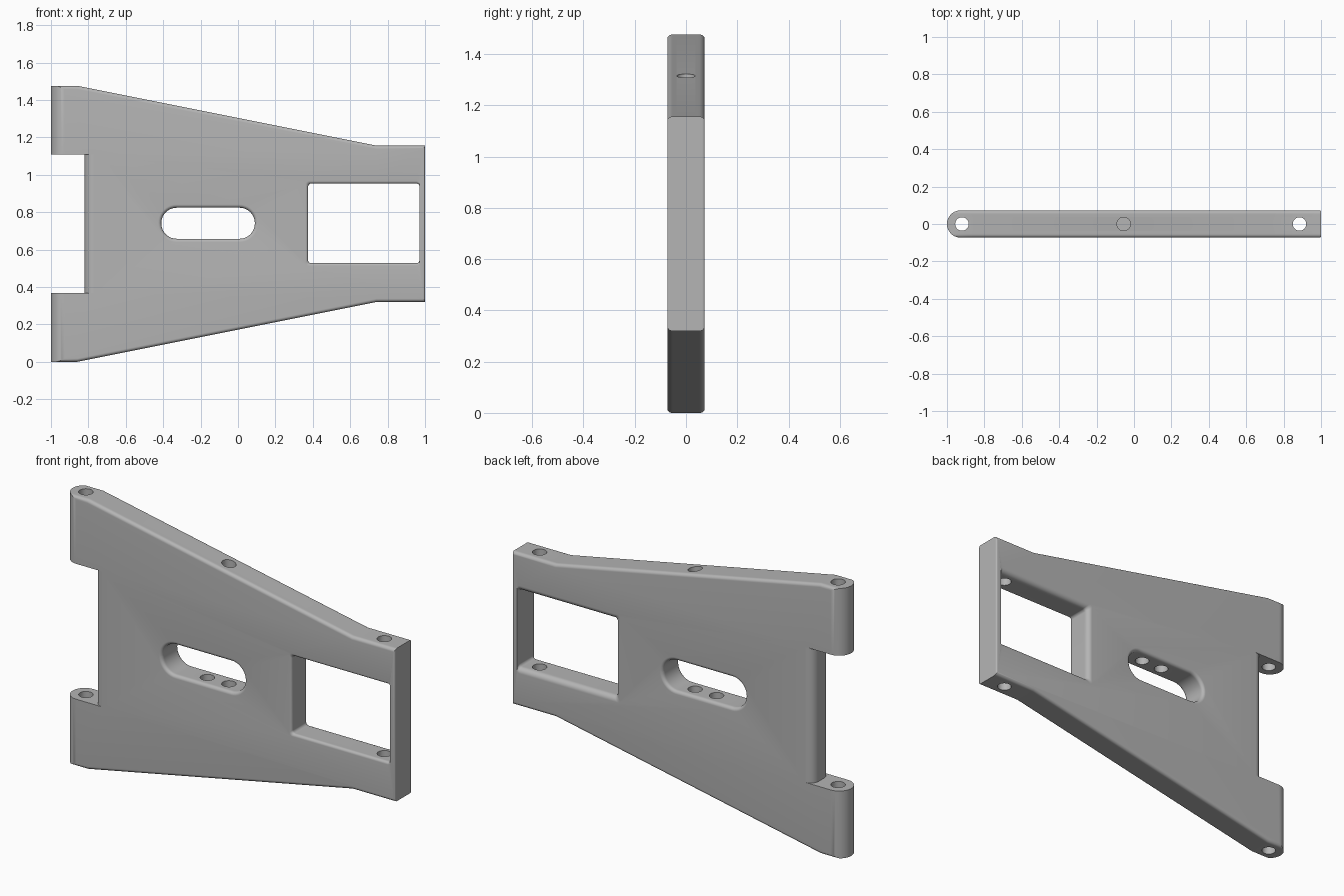
import bpy, bmesh, math

if "Cube" in bpy.data.objects:
    bpy.data.objects.remove(bpy.data.objects["Cube"])

R = 0.073        # half thickness of the arm
FILLET = 0.018   # rounding of the long edges
LEVELS = [R * math.sin(math.radians(a)) for a in range(-90, 91, 6)]
DEEP_LEVELS = [-R - 0.03] + LEVELS + [R + 0.03]

grey = bpy.data.materials.new("satin grey")
grey.use_nodes = True
grey.diffuse_color = (0.46, 0.46, 0.46, 1)
grey.node_tree.nodes["Principled BSDF"].inputs["Base Color"].default_value = grey.diffuse_color


def rounding(y, f):
    """Distance a wall moves at depth y when its edge is rounded by f."""
    d = min(max(abs(y) - (R - f), 0), f)
    return f - math.sqrt(f * f - d * d)


def loft(name, outline, levels):
    """Bridge xz outlines placed at successive depths into a closed solid."""
    bm = bmesh.new()
    rings = [[bm.verts.new((x, y, z)) for x, z in outline(y)] for y in levels]
    for a, b in zip(rings, rings[1:]):
        for i in range(len(a)):
            j = (i + 1) % len(a)
            bm.faces.new((a[i], a[j], b[j], b[i]))
    bm.faces.new(rings[0])
    bm.faces.new(rings[-1])
    bmesh.ops.recalc_face_normals(bm, faces=bm.faces)
    mesh = bpy.data.meshes.new(name)
    bm.to_mesh(mesh)
    bm.free()
    mesh.materials.append(grey)
    ob = bpy.data.objects.new(name, mesh)
    bpy.context.collection.objects.link(ob)
    return ob


def rounded_box(x0, x1, z0, z1, r, steps=10):
    pts = []
    corners = ((x1 - r, z1 - r), (x0 + r, z1 - r), (x0 + r, z0 + r), (x1 - r, z0 + r))
    for k, (cx, cz) in enumerate(corners):
        for i in range(steps + 1):
            a = math.radians(90 * (k + i / steps))
            pts.append((cx + r * math.cos(a), cz + r * math.sin(a)))
    return pts


def arm_outline(y):
    e = rounding(y, FILLET)
    left = -1 + R - math.sqrt(max(R * R - y * y, 0))
    right = 1 - rounding(y, 0.009)
    lower = [(left, e), (-0.86, e), (0.74, 0.32 + e), (right, 0.32 + e)]
    return lower + [(x, 1.476 - z) for x, z in reversed(lower)]


def notch_outline(y):
    x = -0.82 + rounding(y, 0.05)
    return [(-1.1, 0.368), (x, 0.368), (x, 1.108), (-1.1, 1.108)]


def slot_outline(y):
    e = rounding(y, FILLET)
    return rounded_box(-0.41 - e, 0.09 + e, 0.658 - e, 0.824 + e, 0.082 + e)


def window_outline(y):
    # the back edge has a broader rounding; the thin end wall stays square
    e = rounding(y, 0.028 if y > 0 else 0.014)
    return rounded_box(0.375 - e, 0.97, 0.528 - e, 0.953 + e, 0.016)


def hole(x, z0, z1):
    bpy.ops.mesh.primitive_cylinder_add(vertices=40, radius=0.036, depth=z1 - z0,
                                        location=(x, 0, (z0 + z1) / 2))
    ob = bpy.context.object
    ob.name = "hole_cutter"
    ob.data.materials.append(grey)
    return ob


# Main arm plate
arm = loft("suspension_arm", arm_outline, LEVELS)

# Openings, pin holes through the full height, and blind holes around the slot
cutters = [
    loft("notch_cutter", notch_outline, DEEP_LEVELS),
    loft("slot_cutter", slot_outline, DEEP_LEVELS),
    loft("window_cutter", window_outline, DEEP_LEVELS),
    hole(-0.92, -0.1, 1.6),
    hole(0.885, -0.1, 1.6),
    hole(-0.055, 0.5, 1.6),
    hole(-0.185, 0.5, 1.0),
]
bpy.ops.object.select_all(action="DESELECT")
bpy.context.view_layer.objects.active = arm
arm.select_set(True)
for cutter in cutters:
    cutter.hide_render = True
    mod = arm.modifiers.new("cut", "BOOLEAN")
    mod.operation = "DIFFERENCE"
    mod.solver = "EXACT"
    mod.object = cutter
    bpy.ops.object.modifier_apply(modifier=mod.name)
    bpy.data.objects.remove(cutter)

bpy.ops.object.shade_smooth_by_angle(angle=math.radians(30))
